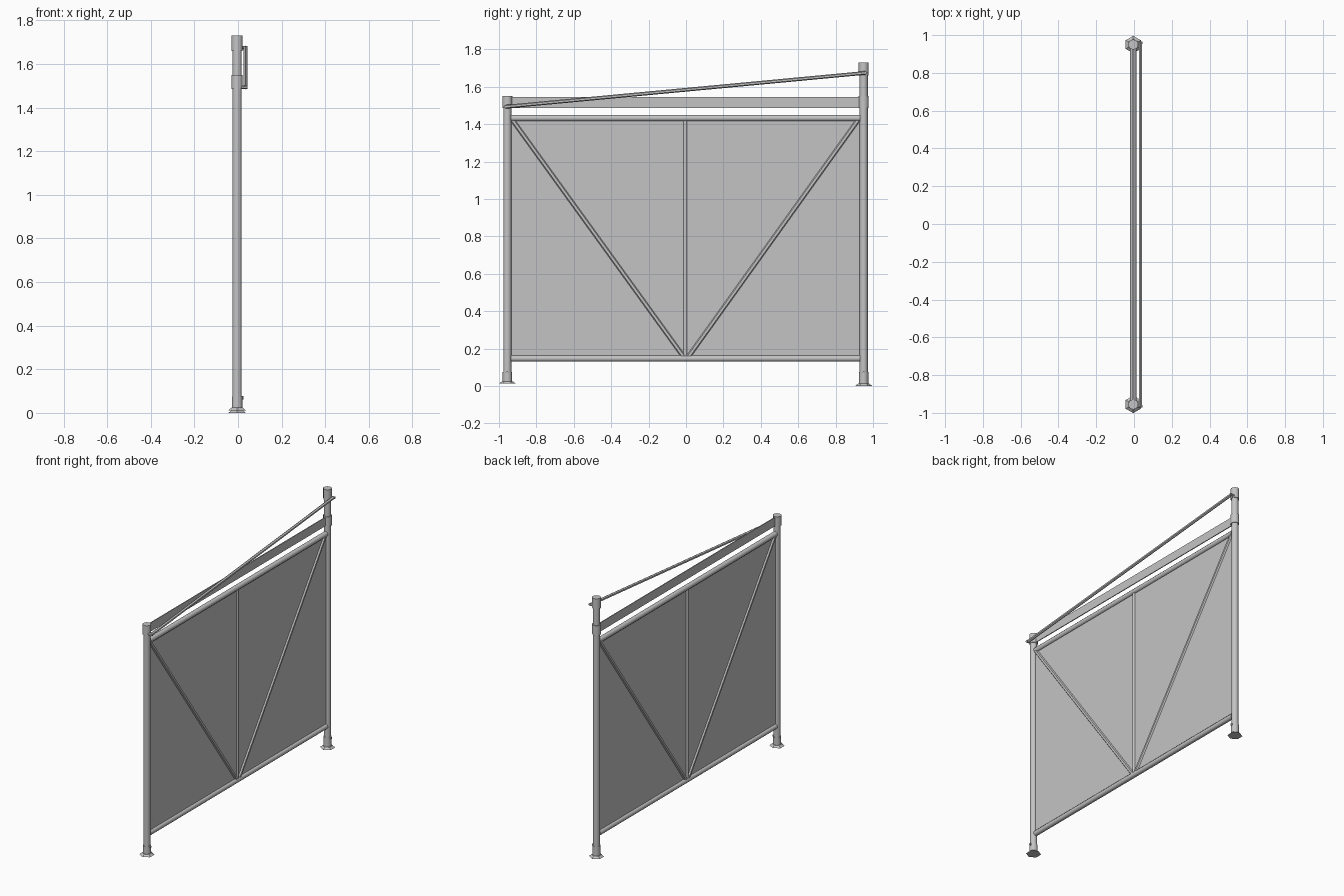
import bpy
import math
from mathutils import Vector

cube = bpy.data.objects.get("Cube")
if cube:
    bpy.data.objects.remove(cube, do_unlink=True)

grey = bpy.data.materials.new("galvanised_grey")
grey.use_nodes = True
GREY = (0.55, 0.55, 0.55, 1)
grey.diffuse_color = GREY
grey.node_tree.nodes["Principled BSDF"].inputs["Base Color"].default_value = GREY

CX = -0.004  # shared centre plane of the frame


def finish(name, smooth=True):
    ob = bpy.context.object
    ob.name = name
    ob.data.materials.append(grey)
    if smooth:
        bpy.ops.object.shade_smooth_by_angle(angle=math.radians(50))
    return ob


def tube(name, a, b, r, sides=10, r2=None):
    a, b = Vector(a), Vector(b)
    d = b - a
    bpy.ops.mesh.primitive_cone_add(
        vertices=sides, radius1=r, radius2=r if r2 is None else r2,
        depth=d.length, location=(a + b) / 2,
        rotation=d.to_track_quat('Z', 'Y').to_euler())
    return finish(name, sides > 6)


def sheet(name, y0, y1, z0, z1, thick):
    bpy.ops.mesh.primitive_cube_add(size=1, location=(CX, (y0 + y1) / 2, (z0 + z1) / 2))
    bpy.context.object.scale = (thick, y1 - y0, z1 - z0)
    return finish(name, False)


def collar(name, y, z0, z1):
    tube(name, (CX, y, z0), (CX, y, z1), 0.027)


def post(side, y, foot_z, top):
    tube(side + "_post", (CX, y, foot_z + 0.01), (CX, y, top - 0.01), 0.022)
    # Hexagonal foot plate and its sleeve
    tube(side + "_foot_plate", (CX, y, foot_z), (CX, y, foot_z + 0.012), 0.046, 6, 0.03)
    tube(side + "_foot_sleeve", (CX, y, foot_z + 0.01), (CX, y, 0.075), 0.025)
    tube(side + "_foot_bolt", (CX, y, 0.07), (0.026, y, 0.07), 0.008, 6)


# Posts with clamping collars
post("front", -0.955, 0.012, 1.55)
post("back", 0.95, 0.0, 1.73)
collar("front_top_collar", -0.955, 1.485, 1.55)
collar("back_top_collar", 0.95, 1.66, 1.73)
collar("back_lower_collar", 0.95, 1.485, 1.55)

# Horizontal rails
for name, z in (("top_rail", 1.432), ("bottom_rail", 0.147)):
    tube(name, (CX, -0.935, z), (CX, 0.93, z), 0.017)

# Infill panel, its V braces and centre upright
sheet("infill_panel", -0.94, 0.935, 0.147, 1.432, 0.004)
tube("centre_upright", (CX, -0.004, 0.15), (CX, -0.004, 1.43), 0.011, 8)
for side, y in (("front", -0.93), ("back", 0.922)):
    tube(side + "_diagonal", (CX, math.copysign(0.012, y), 0.155), (CX, y, 1.425), 0.013, 6)

# Toe board above the panel
sheet("upper_board", -0.95, 0.945, 1.487, 1.545, 0.006)

# Sloping handrail brace and its end pins
ends = ((0.034, -0.965, 1.493), (0.034, 0.96, 1.674))
tube("sloping_brace", ends[0], ends[1], 0.01, 6)
for side, end in zip(("front", "back"), ends):
    tube(side + "_brace_pin", (CX, end[1], end[2]), (0.044, end[1], end[2]), 0.008, 6)
